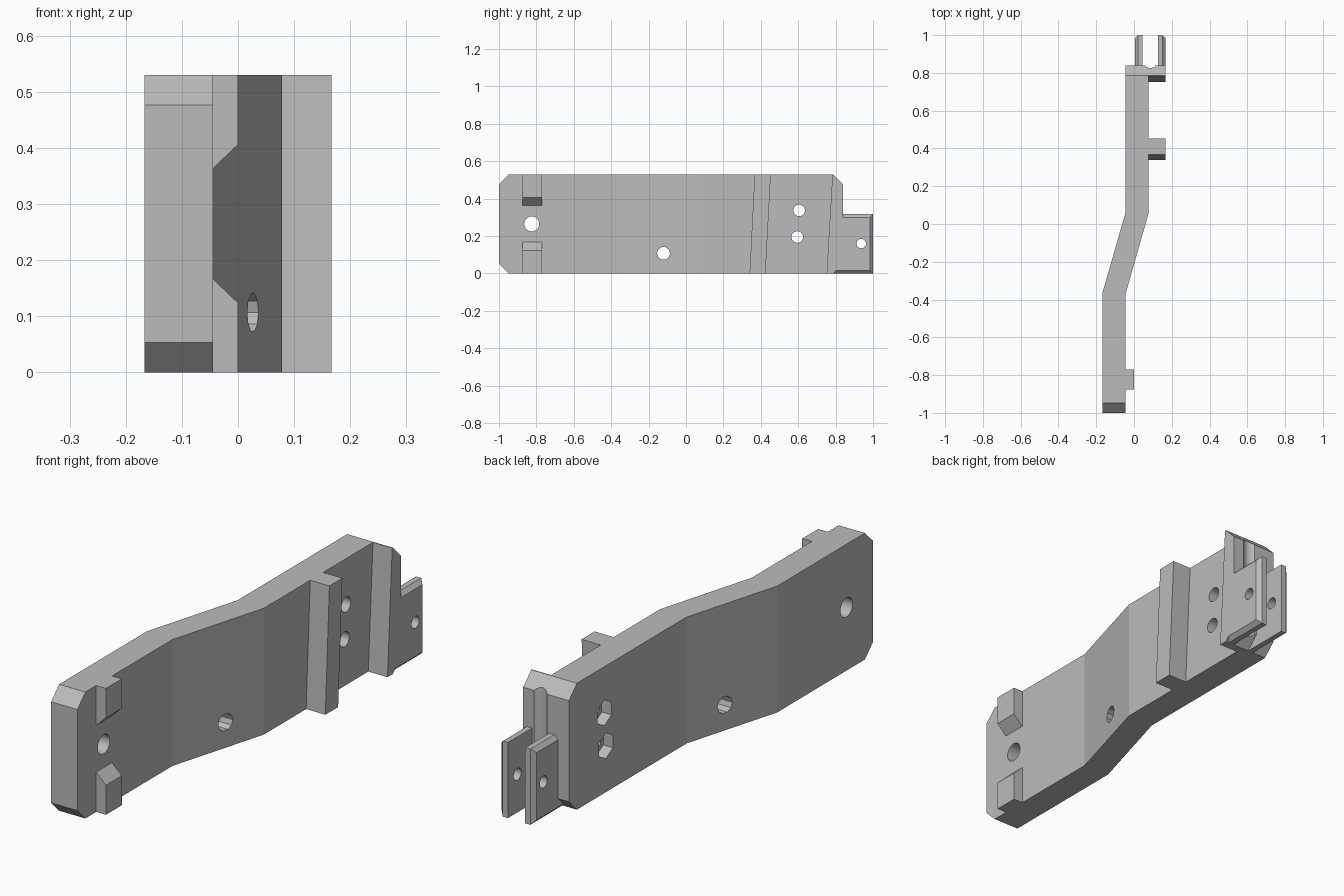
import bpy, bmesh, math
from mathutils import Vector

cube = bpy.data.objects.get("Cube")
if cube:
    bpy.data.objects.remove(cube, do_unlink=True)

grey = bpy.data.materials.new("plain_grey")
grey.use_nodes = True
colour = (0.5, 0.5, 0.5, 1)
grey.diffuse_color = colour
grey.node_tree.nodes["Principled BSDF"].inputs["Base Color"].default_value = colour

HEIGHT = 0.53
INNER, FACE, OUTER = -0.045, 0.078, 0.167


def loft(name, first, second):
    """Closed solid between two matching outlines."""
    bm = bmesh.new()
    a = [bm.verts.new(p) for p in first]
    b = [bm.verts.new(p) for p in second]
    bm.faces.new(a)
    bm.faces.new(b)
    for i in range(len(a)):
        j = (i + 1) % len(a)
        bm.faces.new((a[i], a[j], b[j], b[i]))
    bmesh.ops.recalc_face_normals(bm, faces=bm.faces)
    mesh = bpy.data.meshes.new(name)
    bm.to_mesh(mesh)
    bm.free()
    mesh.materials.append(grey)
    ob = bpy.data.objects.new(name, mesh)
    bpy.context.collection.objects.link(ob)
    return ob


def along_x(name, yz, x0, x1):
    return loft(name, [(x0, y, z) for y, z in yz], [(x1, y, z) for y, z in yz])


def along_y(name, xz, y0, y1):
    return loft(name, [(x, y0, z) for x, z in xz], [(x, y1, z) for x, z in xz])


def along_z(name, xy, z0, z1):
    return loft(name, [(x, y, z0) for x, y in xy], [(x, y, z1) for x, y in xy])


def ring(u, v, radius, sides, turn=0.0):
    steps = [turn + math.tau * i / sides for i in range(sides)]
    return [(u + radius * math.cos(t), v + radius * math.sin(t)) for t in steps]


def combine(target, tool, operation):
    tool.hide_render = True
    mod = target.modifiers.new(operation.lower(), 'BOOLEAN')
    mod.operation = operation
    mod.solver = 'EXACT'
    mod.object = tool
    bpy.context.view_layer.objects.active = target
    bpy.ops.object.modifier_apply(modifier=mod.name)
    bpy.data.objects.remove(tool, do_unlink=True)


# Cranked plate
left_edge = [(-0.167, -1), (-0.167, -0.365), (INNER, 0.06), (INNER, 0.84)]
right_edge = [(FACE, 0.84), (FACE, 0.06), (INNER, -0.37), (INNER, -1)]
body = along_z("cranked_bracket", left_edge + right_edge, 0, HEIGHT)

# Slanted ribs
for name, y0, y1, lean0, lean1 in (("middle_rib", 0.34, 0.425, 0.027, 0.028),
                                   ("end_rib", 0.752, 0.84, 0.031, 0)):
    outline = [(y0, 0), (y1, 0), (y1 + lean1, HEIGHT), (y0 + lean0, HEIGHT)]
    combine(body, along_x(name, outline, FACE - 0.02, OUTER), 'UNION')

# Front tabs with sloping inner ends
for edge, sign in ((0, 1), (HEIGHT, -1)):
    outline = [(INNER - 0.02, edge), (0, edge),
               (0, edge + sign * 0.124), (INNER, edge + sign * 0.167),
               (INNER - 0.02, edge + sign * 0.167)]
    combine(body, along_y("front_tab", outline, -0.875, -0.77), 'UNION')

# Corner chamfers of the whole bracket
c, front, back = 0.053, -1.0, 0.84
outline = [(front + c, 0), (back - c, 0), (back, c), (back, HEIGHT - c),
           (back - c, HEIGHT), (front + c, HEIGHT), (front, HEIGHT - c), (front, c)]
combine(body, along_x("chamfer_envelope", outline, -1, 1), 'INTERSECT')

# Pair of clevis lugs with chamfered outer faces
start, end, top, b = 0.78, 1.0, 0.317, 0.017
full = [(start, 0), (end, 0), (end, top), (start, top)]
small = [(start, b), (end - b, b), (end - b, top - b), (start, top - b)]
for inside, outside in ((0.046, 0.005), (0.126, OUTER)):
    shoulder = outside + math.copysign(b, inside - outside)
    combine(body, along_x("lug", full, inside, shoulder), 'UNION')
    tip = loft("lug_tip", [(shoulder, y, z) for y, z in full],
               [(outside, y, z) for y, z in small])
    combine(body, tip, 'UNION')

# Round vertical groove between the lugs
combine(body, along_z("groove", ring(0.086, 0.866, 0.04, 32), -0.1, 0.7), 'DIFFERENCE')

# Through holes: y, z, radius, sides
holes = [(-0.825, 0.265, 0.04, 32), (-0.12, 0.107, 0.035, 10),
         (0.605, 0.337, 0.031, 32), (0.595, 0.195, 0.031, 32),
         (0.937, 0.16, 0.025, 32)]
for y, z, r, sides in holes:
    combine(body, along_x("hole", ring(y, z, r, sides), -0.5, 0.5), 'DIFFERENCE')

# Hexagonal nut pockets
for y, z, r, sides in holes[2:4]:
    hexagon = ring(y, z, 0.054, 6, math.pi / 2)
    combine(body, along_x("nut_pocket", hexagon, -0.2, 0.0), 'DIFFERENCE')

# Smooth round walls, keep bends sharp
bpy.ops.object.select_all(action='DESELECT')
body.select_set(True)
bpy.context.view_layer.objects.active = body
bpy.ops.object.shade_smooth_by_angle(angle=math.radians(14))
